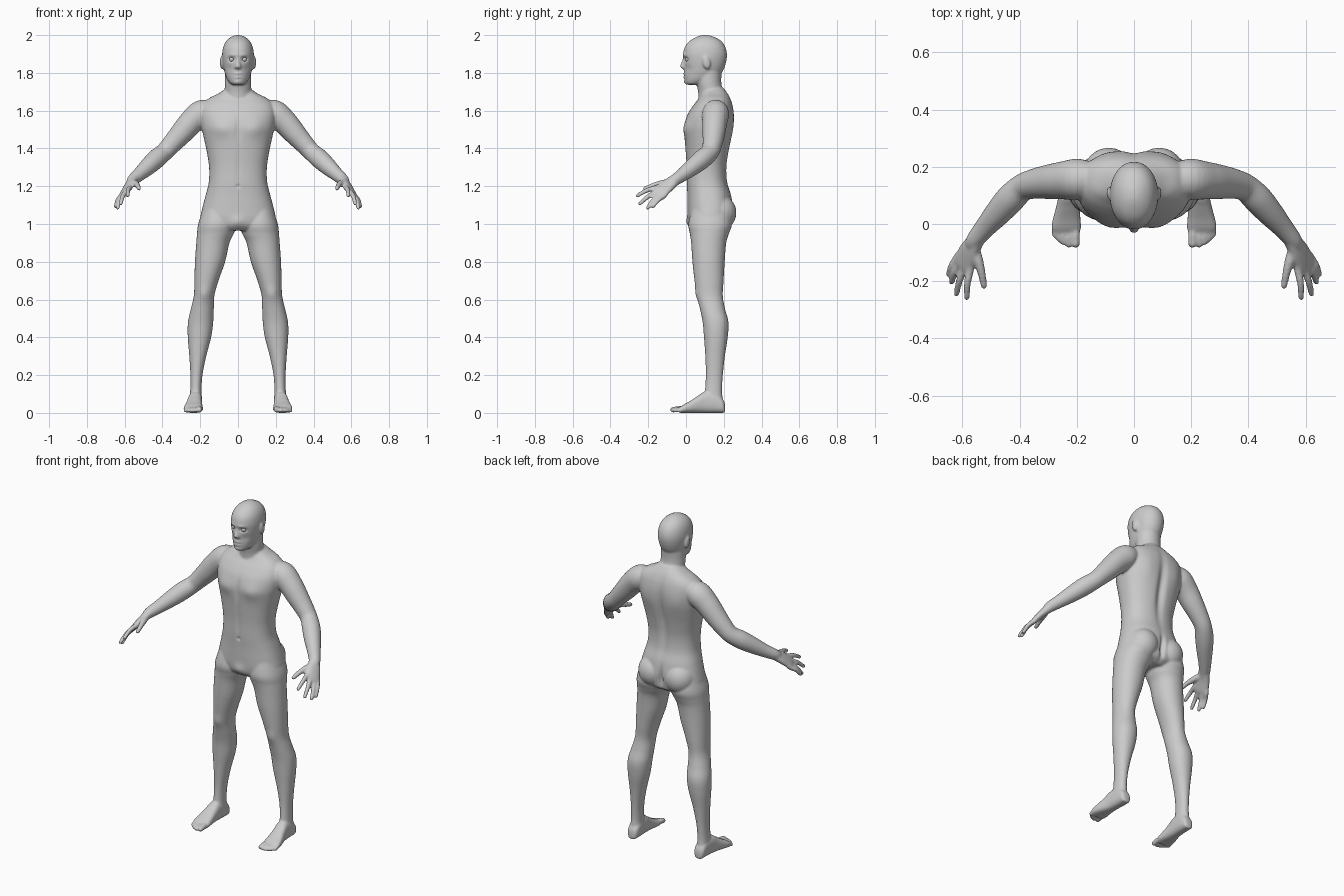
import bpy, bmesh, math
from mathutils import Vector, Matrix

bm = bmesh.new()
X, Y, Z = Vector((1, 0, 0)), Vector((0, 1, 0)), Vector((0, 0, 1))


def spline(keys, steps=5):
    """Catmull-Rom interpolation of key tuples."""
    out = []
    for i in range(len(keys) - 1):
        a, b, c, d = (keys[max(i - 1, 0)], keys[i], keys[i + 1], keys[min(i + 2, len(keys) - 1)])
        for s in range(steps):
            t = s / steps
            out.append([0.5 * (2 * q + (r - p) * t + (2 * p - 5 * q + 4 * r - w) * t * t
                               + (3 * q - p - 3 * r + w) * t ** 3) for p, q, r, w in zip(a, b, c, d)])
    return out + [list(keys[-1])]


def loft(keys, hint=X, axis=None, p=2.0, mirror=False, n=32):
    """Closed skin through rings (x, y, z, radius_u, radius_v)."""
    rings = spline(keys)
    for side in ((1, -1) if mirror else (1,)):
        prev, first = None, None
        for i, k in enumerate(rings):
            c = Vector(k[:3])
            t = axis or (Vector(rings[min(i + 1, len(rings) - 1)][:3]) - Vector(rings[max(i - 1, 0)][:3])).normalized()
            u = (hint - t * hint.dot(t)).normalized()
            v = t.cross(u)
            ring = []
            for j in range(n):
                a = 2 * math.pi * j / n
                ca, sa = math.cos(a), math.sin(a)
                co = (c + u * k[3] * math.copysign(abs(ca) ** (2 / p), ca)
                      + v * k[4] * math.copysign(abs(sa) ** (2 / p), sa))
                co.x *= side
                ring.append(bm.verts.new(co))
            if prev:
                for j in range(n):
                    bm.faces.new((prev[j], prev[(j + 1) % n], ring[(j + 1) % n], ring[j]))
            first = first or ring
            prev = ring
        bm.faces.new(first)
        bm.faces.new(prev)


def ball(c, r, tilt=0, mirror=True):
    for s in ((1, -1) if mirror else (1,)):
        m = (Matrix.Translation((c[0] * s, c[1], c[2])) @ Matrix.Rotation(tilt, 4, 'X')
             @ Matrix.Diagonal((r[0], r[1], r[2], 1)))
        bmesh.ops.create_uvsphere(bm, u_segments=24, v_segments=16, radius=1, matrix=m)


def digit(points, hint=X):
    """Finger or toe: round tube with ball tip; points are (x, y, z, r)."""
    loft([(*q, q[3]) for q in points], hint, n=14, mirror=True)
    q = points[-1]
    ball(q[:3], (q[3],) * 3)


def upright(rows, p):
    """Loft from (z, half width, front y, back y)."""
    loft([(0, (f + b) / 2, z, w, (b - f) / 2) for z, w, f, b in rows], axis=Z, p=p, n=48)


# torso
upright([(.965, .10, .04, .20), (.99, .165, .018, .235), (1.03, .197, .01, .245), (1.08, .19, .008, .25),
         (1.15, .172, .007, .24), (1.22, .155, .004, .22), (1.30, .153, .003, .216), (1.38, .165, -.002, .227),
         (1.46, .182, -.008, .243), (1.52, .195, -.008, .252), (1.58, .20, .008, .254), (1.63, .19, .04, .247),
         (1.665, .155, .068, .235), (1.69, .105, .08, .222), (1.72, .06, .09, .20)], 2.35)
ball((.088, .175, 1.06), (.09, .092, .095))

# neck and head
upright([(1.60, .085, .07, .22), (1.66, .078, .066, .215), (1.70, .071, .064, .198), (1.75, .07, .055, .187),
         (1.82, .068, .05, .19)], 2)
upright([(1.737, .026, .005, .07), (1.745, .042, -.004, .10), (1.765, .057, -.008, .145), (1.79, .067, -.010, .18),
         (1.82, .075, -.010, .20), (1.86, .082, -.013, .213), (1.90, .084, -.015, .217), (1.94, .077, -.005, .207),
         (1.97, .061, .02, .185), (1.99, .037, .055, .15), (2.0, .012, .085, .12)], 2.1)
# nose and ears
loft([(0, -.006, 1.885, .008, .008), (0, -.012, 1.86, .010, .010), (0, -.018, 1.838, .015, .014),
      (0, -.015, 1.828, .017, .013), (0, -.008, 1.82, .010, .008)], axis=Z, n=20)
ball((.085, .108, 1.856), (.011, .021, .037), .2)

# legs: (z, inner x, outer x, front y, back y)
loft([((a + b) / 2, (f + k) / 2, z, (b - a) / 2, (k - f) / 2) for z, a, b, f, k in [
    (1.08, .03, .185, .03, .23), (1.0, .012, .211, .012, .243), (.95, .022, .217, .02, .228), (.9, .045, .221, .027, .213),
    (.8, .068, .228, .034, .205), (.7, .103, .231, .045, .199), (.62, .125, .234, .058, .195),
    (.55, .128, .25, .074, .207), (.48, .131, .265, .088, .225), (.4, .142, .266, .095, .221),
    (.3, .168, .258, .102, .206), (.2, .188, .252, .105, .195), (.12, .193, .253, .10, .191),
    (.07, .191, .257, .09, .195), (.03, .193, .256, .09, .2)]], axis=Z, p=2.1, mirror=True)

# feet: (y, centre x, half width, top z)
loft([(x, y, h / 2, w, h / 2) for y, x, w, h in [
    (.207, .224, .015, .04), (.197, .224, .03, .07), (.16, .224, .035, .105), (.10, .227, .037, .112),
    (.06, .231, .041, .088), (.02, .235, .048, .062), (-.015, .237, .052, .043), (-.035, .236, .044, .028)]],
    axis=Y, p=2.6, mirror=True)
for x, y, r in [(.204, -.068, .0155), (.228, -.072, .0115), (.246, -.064, .0112), (.262, -.053, .011), (.277, -.038, .011)]:
    digit([(x * .9 + .0235, 0, .02, r), (x, y + .03, .021, r), (x, y, r + .001, r)])

# arms
loft([(*k, k[3]) for k in [
    (.13, .16, 1.60, .05), (.19, .157, 1.587, .071), (.25, .152, 1.537, .066), (.30, .147, 1.48, .06),
    (.345, .141, 1.43, .053), (.388, .128, 1.383, .048), (.43, .09, 1.347, .051), (.47, .045, 1.31, .047),
    (.52, -.012, 1.265, .037), (.555, -.055, 1.235, .031), (.565, -.075, 1.22, .026)]], Y + X, mirror=True)

# hands
across = Vector((.055, .055, -.05))
loft([(.545, -.042, 1.244, .03, .028), (.558, -.065, 1.228, .033, .025), (.577, -.098, 1.203, .041, .021),
      (.597, -.138, 1.17, .045, .017), (.604, -.153, 1.158, .038, .012)], across, p=2.3, mirror=True)
for base, tip in [((.572, -.158, 1.192), (.584, -.257, 1.150)), ((.592, -.153, 1.172), (.620, -.244, 1.108)),
                  ((.608, -.140, 1.155), (.637, -.203, 1.085)), ((.620, -.120, 1.146), (.647, -.175, 1.093))]:
    b, t = Vector(base), Vector(tip)
    k = b.lerp(t, .5) + Vector((.004, 0, .007))
    digit([(*(b - (t - b) * .3), .012), (*b, .0138), (*k, .0125), (*t, .0105)], across)
digit([(.558, -.08, 1.222, .018), (.545, -.125, 1.215, .018), (.533, -.17, 1.205, .0145), (.524, -.216, 1.188, .0115)], across)

# fuse all parts into one smooth skin
bmesh.ops.recalc_face_normals(bm, faces=bm.faces)
raw = bpy.data.meshes.new("raw")
bm.to_mesh(raw)
bm.free()
body = bpy.data.objects.new("body", raw)
bpy.context.collection.objects.link(body)
rem = body.modifiers.new("fuse", 'REMESH')
rem.mode, rem.voxel_size = 'VOXEL', .0058
smo = body.modifiers.new("soften", 'SMOOTH')
smo.factor, smo.iterations = .5, 6
mesh = bpy.data.meshes.new_from_object(body.evaluated_get(bpy.context.evaluated_depsgraph_get()))
body.modifiers.clear()
body.data = mesh
bpy.data.meshes.remove(raw)

# sculpted detail: (centre, radii, y push), mirrored when off centre
details = [
    ((.034, -.01, 1.872), (.017, .04, .011), .014),   # eye sockets
    ((.030, -.01, 1.895), (.024, .03, .008), -.004),  # brows
    ((.016, -.02, 1.829), (.007, .02, .007), -.004),  # nostrils
    ((0, -.01, 1.795), (.018, .03, .006), -.006),     # upper lip
    ((0, -.01, 1.777), (.016, .03, .006), -.006),     # lower lip
    ((0, -.01, 1.786), (.022, .03, .003), .003),      # mouth line
    ((0, 0, 1.75), (.02, .03, .012), -.005),          # chin
    ((.048, .0, 1.82), (.018, .04, .022), .005),      # cheeks
    ((.09, .0, 1.505), (.055, .06, .045), -.011),     # chest
    ((0, .0, 1.5), (.014, .05, .07), .006),           # breastbone
    ((0, .0, 1.30), (.012, .05, .10), .004),          # abdomen line
    ((0, .0, 1.20), (.009, .03, .009), .007),         # navel
    ((0, .24, 1.42), (.024, .06, .17), -.018),        # spine
    ((.10, .25, 1.53), (.05, .05, .07), .006),        # shoulder blades
    ((0, .24, 1.05), (.014, .05, .06), -.02),         # cleft
    ((.18, .06, .63), (.03, .03, .035), -.006),       # knees
    ((0, .02, 1.01), (.035, .05, .03), -.010),        # groin
]
spots = [(Vector((c[0] * s, c[1], c[2])), r, d) for c, r, d in details for s in ((1, -1) if c[0] else (1,))]
for v in mesh.vertices:
    x, y, z = v.co
    push = 0
    for c, r, d in spots:
        dz = (z - c.z) / r[2]
        dx = (x - c.x) / r[0]
        if abs(dz) < 2.5 and abs(dx) < 2.5:
            push += d * math.exp(-dz * dz - dx * dx - ((y - c.y) / r[1]) ** 2)
    v.co.y += push
    v.co.z = max(z, 0)
mesh.shade_smooth()

# eyes
for s, name in ((1, "left_eye"), (-1, "right_eye")):
    bpy.ops.mesh.primitive_uv_sphere_add(segments=24, ring_count=16, radius=.013, location=(.033 * s, .0085, 1.872))
    bpy.context.object.name = name
    bpy.ops.object.shade_smooth()
